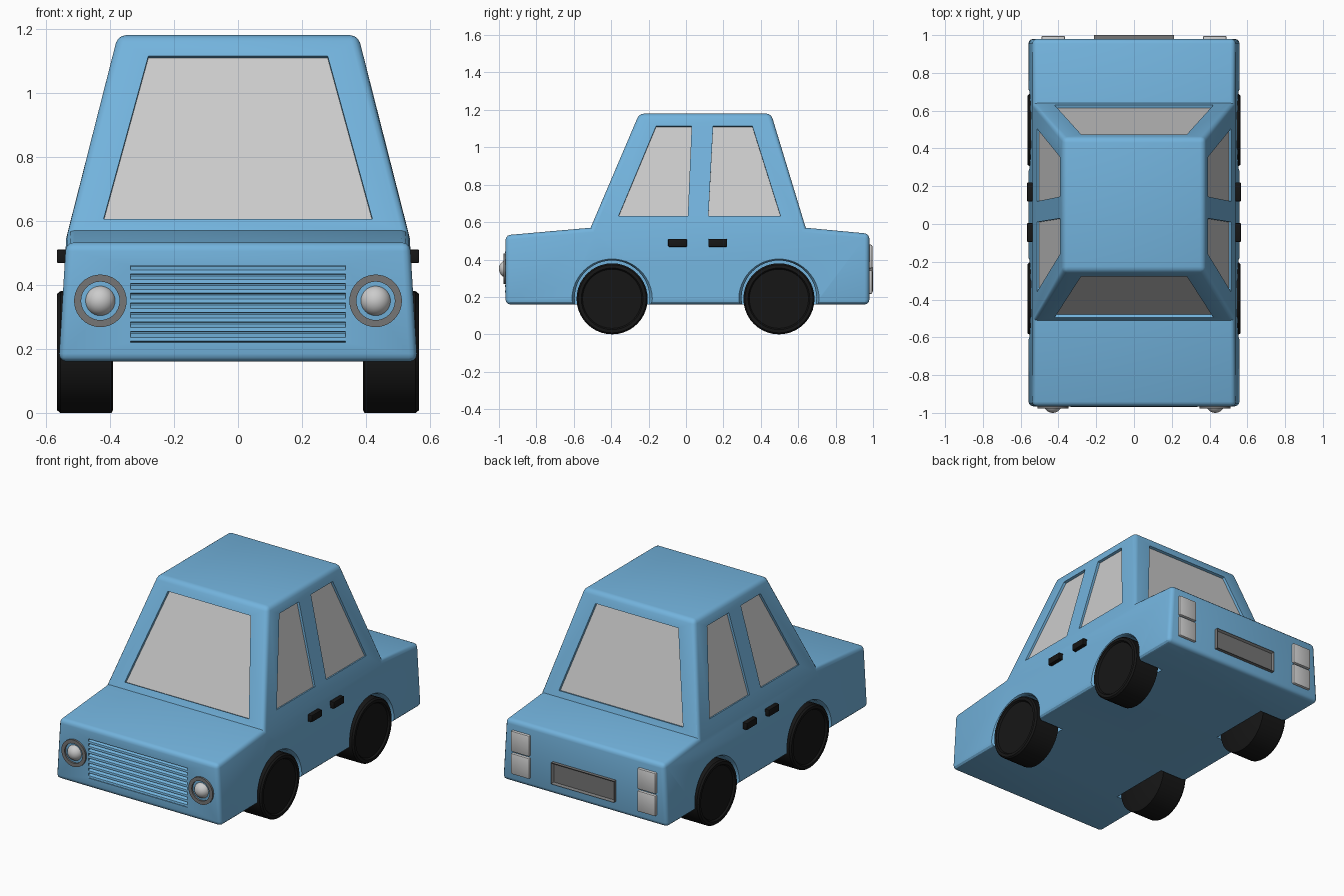
import bpy, bmesh, math
from mathutils import Vector

if "Cube" in bpy.data.objects:
    bpy.data.objects.remove(bpy.data.objects["Cube"])


def material(name, rgb):
    m = bpy.data.materials.new(name)
    m.diffuse_color = (*rgb, 1)
    m.use_nodes = True
    m.node_tree.nodes["Principled BSDF"].inputs["Base Color"].default_value = m.diffuse_color
    return m


BLUE = material("blue_paint", (0.17, 0.45, 0.72))
BLACK = material("black_rubber", (0.008, 0.008, 0.008))
DARK = material("dark_grey", (0.18, 0.18, 0.18))


def finish(name, bm, mat=None, angle=35):
    bmesh.ops.recalc_face_normals(bm, faces=bm.faces[:])
    me = bpy.data.meshes.new(name)
    bm.to_mesh(me)
    bm.free()
    if mat:
        me.materials.append(mat)
    ob = bpy.data.objects.new(name, me)
    bpy.context.collection.objects.link(ob)
    smooth(ob, angle)
    return ob


def smooth(ob, angle=35):
    bpy.ops.object.select_all(action='DESELECT')
    bpy.context.view_layer.objects.active = ob
    ob.select_set(True)
    bpy.ops.object.shade_smooth_by_angle(angle=math.radians(angle))


def add_slab(bm, pts, out, d0, d1):
    """Prism from a flat outline, spanning d0..d1 along its outward normal."""
    pts = [Vector(p) for p in pts]
    n = (pts[1] - pts[0]).cross(pts[2] - pts[1]).normalized()
    if n.dot(Vector(out)) < 0:
        n = -n
    a = [bm.verts.new(p + n * d0) for p in pts]
    b = [bm.verts.new(p + n * d1) for p in pts]
    bm.faces.new(a)
    bm.faces.new(b[::-1])
    for i in range(len(pts)):
        j = (i + 1) % len(pts)
        bm.faces.new((a[i], a[j], b[j], b[i]))


def add_lathe(bm, profile, axis, centre, steps=40):
    """Spin (along, radius) points about the X or Y axis through centre."""
    c = Vector(centre)
    ax = Vector((1, 0, 0)) if axis == 'X' else Vector((0, 1, 0))
    vs = [bm.verts.new(c + ax * a + Vector((0, 0, r))) for a, r in profile]
    es = [bm.edges.new(p) for p in zip(vs, vs[1:])]
    bmesh.ops.spin(bm, geom=vs + es, cent=c, axis=ax, angle=2 * math.pi, steps=steps)
    bmesh.ops.remove_doubles(bm, verts=bm.verts[:], dist=1e-4)


def box(name, lo, hi, mat=None, bevel=0.0):
    bm = bmesh.new()
    (x0, y0, z0), (x1, y1, z1) = lo, hi
    add_slab(bm, [(x0, y0, z0), (x1, y0, z0), (x1, y1, z0), (x0, y1, z0)], (0, 0, 1), 0, z1 - z0)
    if bevel:
        bmesh.ops.bevel(bm, geom=bm.edges[:], offset=bevel, segments=2, profile=0.5, affect='EDGES')
    return finish(name, bm, mat)


BELT, ROOF = 0.57, 1.18


def half_width(z):
    if z <= BELT:
        return 0.56 - 0.025 * (z - 0.16) / (BELT - 0.16)
    return 0.535 - 0.16 * (z - BELT) / (ROOF - BELT)


# Body shell: side profile widened by height
prof = [(-0.965, 0.16), (-0.965, 0.53), (-0.51, BELT), (-0.25, ROOF),
        (0.455, ROOF), (0.64, BELT), (0.98, 0.538), (0.98, 0.16)]
bm = bmesh.new()
sides = [[bm.verts.new((s * half_width(z), y, z)) for y, z in prof] for s in (-1, 1)]
for i in range(8):
    j = (i + 1) % 8
    bm.faces.new((sides[0][i], sides[0][j], sides[1][j], sides[1][i]))
for v in sides:
    bm.faces.new((v[0], v[1], v[2], v[5], v[6], v[7]))
    bm.faces.new(v[2:6])
bmesh.ops.recalc_face_normals(bm, faces=bm.faces[:])
hard = [e for e in bm.edges if e.is_convex and e.calc_face_angle() > 0.4]
bmesh.ops.bevel(bm, geom=hard, offset=0.025, segments=3, profile=0.5, affect='EDGES')
body = finish("body", bm, BLUE)

# Window outlines, shared by the recess cutter and the panes
windows = []
for s in (-1, 1):
    for outline in ([(-0.36, 0.635), (0.01, 0.635), (0.03, 1.113), (-0.16, 1.113)],
                    [(0.12, 0.635), (0.505, 0.635), (0.355, 1.113), (0.145, 1.113)]):
        windows.append(("side_window", [(s * half_width(z), y, z) for y, z in outline], (s, 0, 0)))
for name, y0, y1, d in (("windscreen", -0.51, -0.25, -1), ("rear_window", 0.64, 0.455, 1)):
    def slope(z):
        return y0 + (y1 - y0) * (z - BELT) / (ROOF - BELT)
    pts = [(x, slope(z), z) for x, z in ((-0.42, 0.605), (0.42, 0.605), (0.28, 1.115), (-0.28, 1.115))]
    windows.append((name, pts, (0, d, 0)))

# Cutter: window recesses, wheel wells and grille opening
WHEELS = [(s, y) for s in (-1, 1) for y in (-0.395, 0.497)]
bm = bmesh.new()
for name, pts, out in windows:
    add_slab(bm, pts, out, -0.02, 0.04)
for s, y in WHEELS:
    add_lathe(bm, [(s * 0.37, 0), (s * 0.37, 0.2), (s * 0.53, 0.2), (s * 0.56, 0.216),
                   (s * 0.62, 0.216), (s * 0.62, 0)], 'X', (0, y, 0.195), 48)
GX, GZ0, GZ1 = 0.335, 0.22, 0.46
add_slab(bm, [(-GX, -0.965, GZ0), (GX, -0.965, GZ0), (GX, -0.965, GZ1), (-GX, -0.965, GZ1)],
         (0, -1, 0), -0.02, 0.04)
cutter = finish("cutter", bm, BLUE)
cutter.hide_render = True
mod = body.modifiers.new("cut", 'BOOLEAN')
mod.operation, mod.solver, mod.object = 'DIFFERENCE', 'EXACT', cutter
bpy.context.view_layer.objects.active = body
bpy.ops.object.modifier_apply(modifier="cut")
bpy.data.objects.remove(cutter)
smooth(body, 30)

# Window panes
for name, pts, out in windows:
    bm = bmesh.new()
    add_slab(bm, pts, out, -0.035, -0.016)
    finish(name, bm)

# Grille slats: sloped louvres
bm = bmesh.new()
for i in range(8):
    z = GZ0 + 0.03 * i
    add_slab(bm, [(-GX, -0.944, z + 0.002), (-GX, -0.968, z + 0.004), (-GX, -0.966, z + 0.016),
                  (-GX, -0.944, z + 0.028)], (1, 0, 0), 0, 2 * GX)
finish("grille", bm, BLUE)

# Wheels with a raised rim
for s, y in WHEELS:
    bm = bmesh.new()
    add_lathe(bm, [(s * a, r) for a, r in ((0.39, 0), (0.39, 0.18), (0.395, 0.19), (0.555, 0.19),
              (0.565, 0.182), (0.565, 0.165), (0.555, 0.158), (0.555, 0))], 'X', (0, y, 0.19))
    finish("wheel", bm, BLACK)

for s in (-1, 1):
    # Headlights: ring and domed lamp
    bm = bmesh.new()
    add_lathe(bm, [(-0.955, 0.06), (-0.976, 0.06), (-0.976, 0.082), (-0.955, 0.082), (-0.955, 0.06)],
              'Y', (s * 0.43, 0, 0.35))
    finish("headlight_ring", bm, DARK)
    bm = bmesh.new()
    arc = [i * math.pi / 16 for i in range(9)]
    add_lathe(bm, [(-0.953 - 0.047 * math.cos(t), 0.048 * math.sin(t)) for t in arc],
              'Y', (s * 0.43, 0, 0.35), 32)
    finish("headlight", bm)

    # Tail lights, two stacked each side
    for z in (0.215, 0.352):
        x0, x1 = sorted((s * 0.365, s * 0.49))
        box("tail_light", (x0, 0.96, z), (x1, 0.996, z + 0.128), None, 0.008)

    # Door handles
    for y in (-0.095, 0.12):
        x0, x1 = sorted((s * 0.53, s * 0.566))
        box("door_handle", (x0, y, 0.468), (x1, y + 0.1, 0.51), BLACK, 0.004)

# Number plate with inset panel
bm = bmesh.new()
add_slab(bm, [(-0.213, 0.97, 0.23), (0.213, 0.97, 0.23), (0.213, 0.97, 0.36), (-0.213, 0.97, 0.36)],
         (0, 1, 0), 0, 0.03)
bm.normal_update()
bmesh.ops.recalc_face_normals(bm, faces=bm.faces[:])
back = max(bm.faces, key=lambda f: f.calc_center_median().y)
bmesh.ops.inset_region(bm, faces=[back], thickness=0.014)
bmesh.ops.translate(bm, verts=back.verts[:], vec=(0, -0.012, 0))
finish("rear_plate", bm, DARK)
